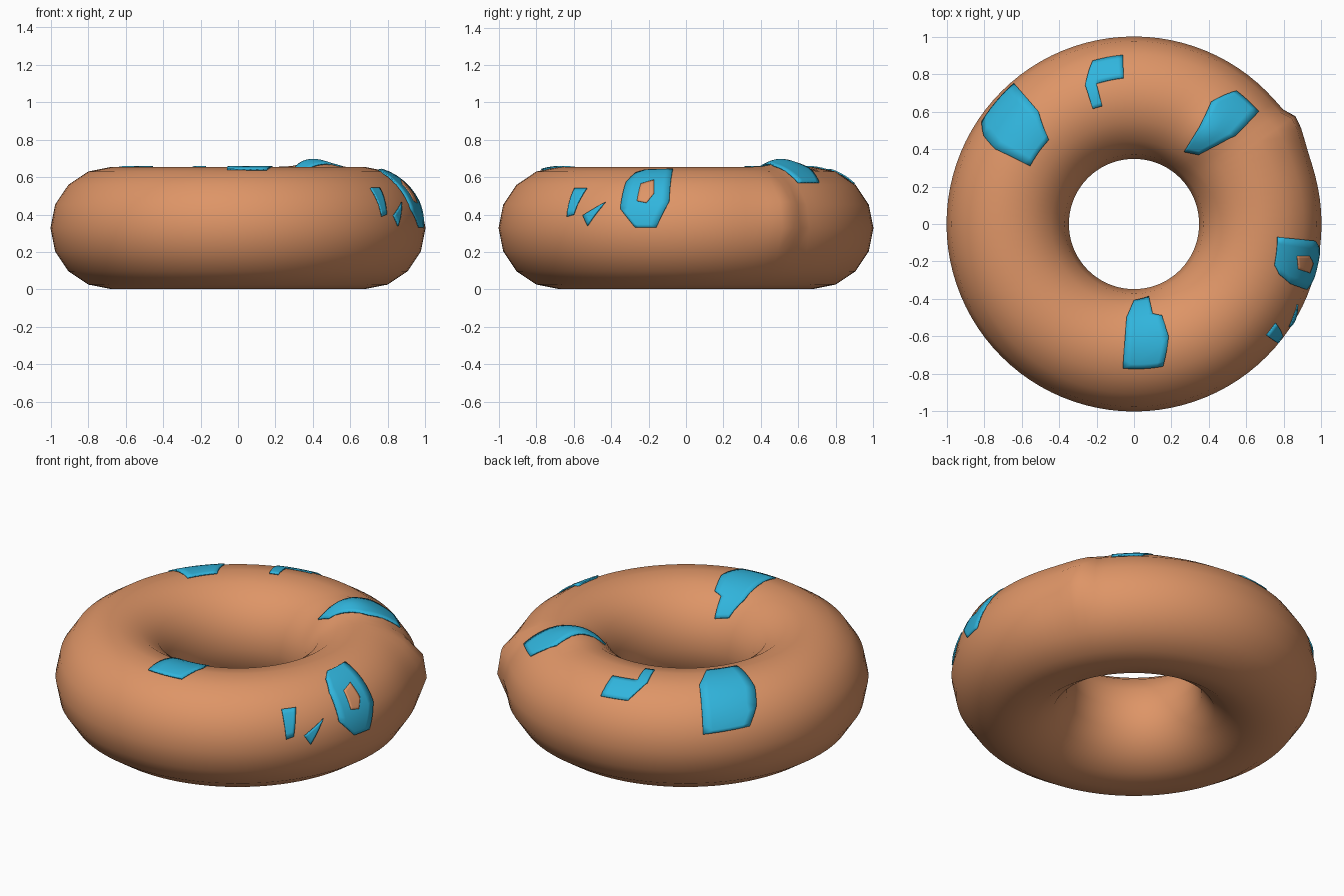
import bpy, bmesh
from math import sin, cos, acos, asin, atan2, hypot, sqrt, exp, pi

MAJOR, MINOR, MID_Z = 0.675, 0.327, 0.328

cube = bpy.data.objects.get("Cube")
if cube:
    bpy.data.objects.remove(cube, do_unlink=True)


def material(name, rgb):
    mat = bpy.data.materials.new(name)
    mat.use_nodes = True
    mat.diffuse_color = (*rgb, 1)
    mat.node_tree.nodes["Principled BSDF"].inputs["Base Color"].default_value = (*rgb, 1)
    return mat


dough = material("baked brown", (0.73, 0.30, 0.135))
blue = material("sky blue", (0.03, 0.46, 0.72))


# Small swellings of the surface: a soft one on top, one with a steep back edge
def bump(a, p, a0, p0, height, before, after, wide):
    spread = before if a < a0 else after
    return height * exp(-((a - a0) / spread) ** 2 - ((p - p0) / wide) ** 2)


def surface(a, p, lift=0.0):
    p_near = (p + pi) % (2 * pi) - pi
    a_near = (a + pi) % (2 * pi) - pi
    r = MINOR + lift
    r += bump(a_near, p_near, 0.9, 1.7, 0.04, 0.16, 0.16, 0.4)
    r += bump(a_near, p_near, 0.59, 0.25, 0.045, 0.14, 0.04, 0.5)
    ring = MAJOR + r * cos(p)
    return ring * cos(a), ring * sin(a), MID_Z + r * sin(p)


# Outline points become (angle round ring, angle round tube)
def from_top(x, y):
    c = (hypot(x, y) - MAJOR) / MINOR
    return atan2(y, x), acos(max(-1, min(1, c)))


def from_side(y, z):
    p = asin(max(-1, min(1, (z - MID_Z) / MINOR)))
    return asin(y / (MAJOR + MINOR * cos(p))), p


def finish(bm, name, mat, angle):
    mesh = bpy.data.meshes.new(name)
    bm.to_mesh(mesh)
    bm.free()
    obj = bpy.data.objects.new(name, mesh)
    bpy.context.collection.objects.link(obj)
    mesh.materials.append(mat)
    bpy.ops.object.select_all(action='DESELECT')
    obj.select_set(True)
    bpy.context.view_layer.objects.active = obj
    bpy.ops.object.shade_smooth_by_angle(angle=angle)
    return obj


# Ring body
def ring_body(around=96, tube=16):
    bm = bmesh.new()
    rows = [[bm.verts.new(surface(2 * pi * i / around, 2 * pi * j / tube))
             for j in range(tube)] for i in range(around)]
    for i in range(around):
        a, b = rows[i], rows[(i + 1) % around]
        for j in range(tube):
            k = (j + 1) % tube
            bm.faces.new((a[j], b[j], b[k], a[k]))
    finish(bm, "ring_body", dough, 1.0)


# Thin plate that follows the curved surface
def patch(name, outline, project, mat=blue, lift=0.005):
    bm = bmesh.new()
    face = bm.faces.new([bm.verts.new((*project(*pt), 0)) for pt in outline])
    face.normal_update()
    if face.normal.z < 0:
        face.normal_flip()
    bmesh.ops.triangulate(bm, faces=bm.faces[:])
    bmesh.ops.subdivide_edges(bm, edges=bm.edges[:], cuts=5, use_grid_fill=True)
    for v in bm.verts:
        v.co = surface(v.co.x, v.co.y, lift)
    obj = finish(bm, name, mat, 1.0)
    solid = obj.modifiers.new("thickness", 'SOLIDIFY')
    solid.thickness = 0.008
    solid.offset = -1


ring_body()
patch("back_right_patch", [(-.64, .75), (-.51, .6), (-.455, .45), (-.555, .31),
                           (-.74, .4), (-.8, .47), (-.81, .55)], from_top)
patch("back_corner_patch", [(-.22, .87), (-.06, .9), (-.055, .78), (-.2, .75),
                            (-.17, .63), (-.22, .615), (-.26, .74)], from_top)
patch("back_left_patch", [(.27, .39), (.35, .52), (.41, .65), (.545, .71),
                          (.665, .6), (.54, .47), (.44, .42), (.35, .375)], from_top)
patch("front_patch", [(-.06, -.77), (-.04, -.5), (0, -.41), (.08, -.39), (.1, -.48),
                      (.15, -.49), (.185, -.6), (.155, -.76)], from_top)
patch("left_patch", [(-.35, .43), (-.32, .57), (-.27, .62), (-.22, .637), (-.07, .641),
                     (-.09, .47), (-.16, .33), (-.27, .33)], from_side)
patch("left_patch_window", [(-.26, .47), (-.24, .56), (-.17, .58), (-.17, .51),
                            (-.21, .46)], from_side, dough, 0.009)
patch("left_long_sliver", [(-.53, .54), (-.594, .54), (-.635, .39), (-.6, .4)], from_side)
patch("left_short_sliver", [(-.43, .465), (-.55, .395), (-.525, .34)], from_side)
